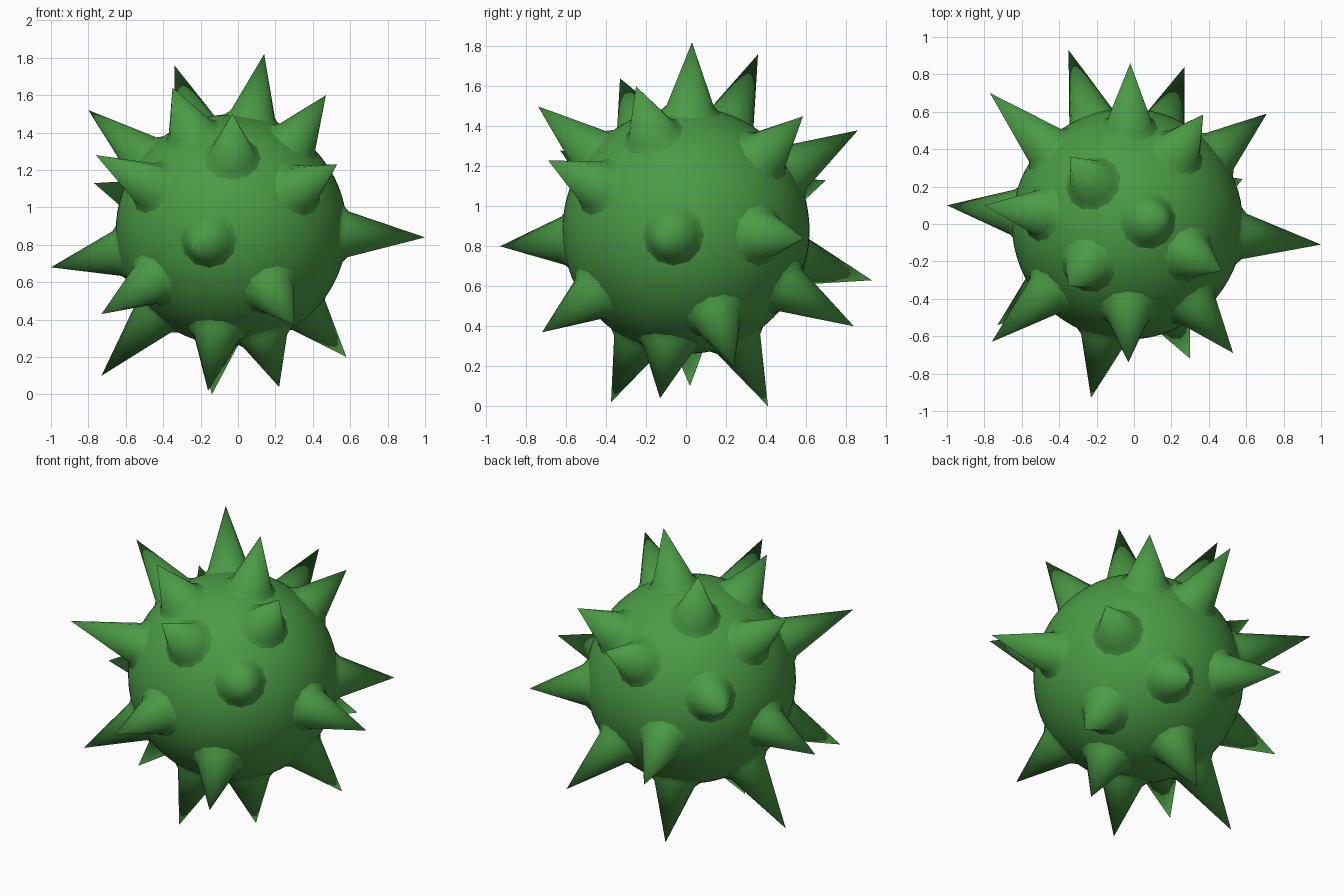
import bpy, bmesh, math
from mathutils import Vector, Matrix

if "Cube" in bpy.data.objects:
    bpy.data.objects.remove(bpy.data.objects["Cube"])

C = Vector((-0.035, 0.0, 0.88))   # ball centre
R = 0.618                         # ball radius

# spike tips
TIPS = [
    (0.14, 0.03, 1.82), (-0.34, 0.36, 1.76), (-0.35, -0.33, 1.64), (0.47, -0.25, 1.60),
    (-0.03, -0.74, 1.50), (0.53, -0.69, 1.23), (-0.23, -0.93, 0.80), (0.30, -0.72, 0.37),
    (-0.16, -0.375, 0.02), (0.22, -0.13, 0.04), (-0.73, 0.02, 0.10), (0.58, 0.24, 0.20),
    (-0.14, 0.41, 0.00), (0.27, 0.84, 0.40), (-0.35, 0.93, 0.63), (0.71, 0.59, 0.84),
    (0.37, 0.585, 1.45), (-0.02, 0.86, 1.38), (-0.77, 0.70, 1.13), (-0.80, 0.10, 1.52),
    (-0.76, -0.63, 1.28), (-1.0, 0.10, 0.68), (-0.73, -0.54, 0.43), (1.0, -0.11, 0.84),
]

green = bpy.data.materials.new("green")
green.diffuse_color = (0.07, 0.33, 0.06, 1)
green.use_nodes = True
green.node_tree.nodes["Principled BSDF"].inputs["Base Color"].default_value = green.diffuse_color


def make_object(name, bm):
    mesh = bpy.data.meshes.new(name)
    bm.to_mesh(mesh)
    bm.free()
    obj = bpy.data.objects.new(name, mesh)
    bpy.context.collection.objects.link(obj)
    mesh.materials.append(green)
    for p in mesh.polygons:
        p.use_smooth = True
    return obj


# round body
bm = bmesh.new()
bmesh.ops.create_uvsphere(bm, u_segments=64, v_segments=40, radius=R, matrix=Matrix.Translation(C))
make_object("spiky_body", bm)

# spikes: straight cones with a slightly flared foot sunk into the body
SIDES = 12
bm = bmesh.new()
for tip in TIPS:
    tip = Vector(tip)
    axis = (tip - C).normalized()
    rot = axis.to_track_quat('Z', 'Y')
    rings = []
    for r, h in ((0.165, R - 0.03), (0.122, R + 0.01)):
        rings.append([bm.verts.new(C + rot @ Vector((r * math.cos(a), r * math.sin(a), h)))
                      for a in (2 * math.pi * i / SIDES for i in range(SIDES))])
    apex = bm.verts.new(tip)
    low, high = rings
    for i in range(SIDES):
        j = (i + 1) % SIDES
        bm.faces.new((low[i], low[j], high[j], high[i]))
        bm.faces.new((high[i], high[j], apex))
make_object("spikes", bm)
